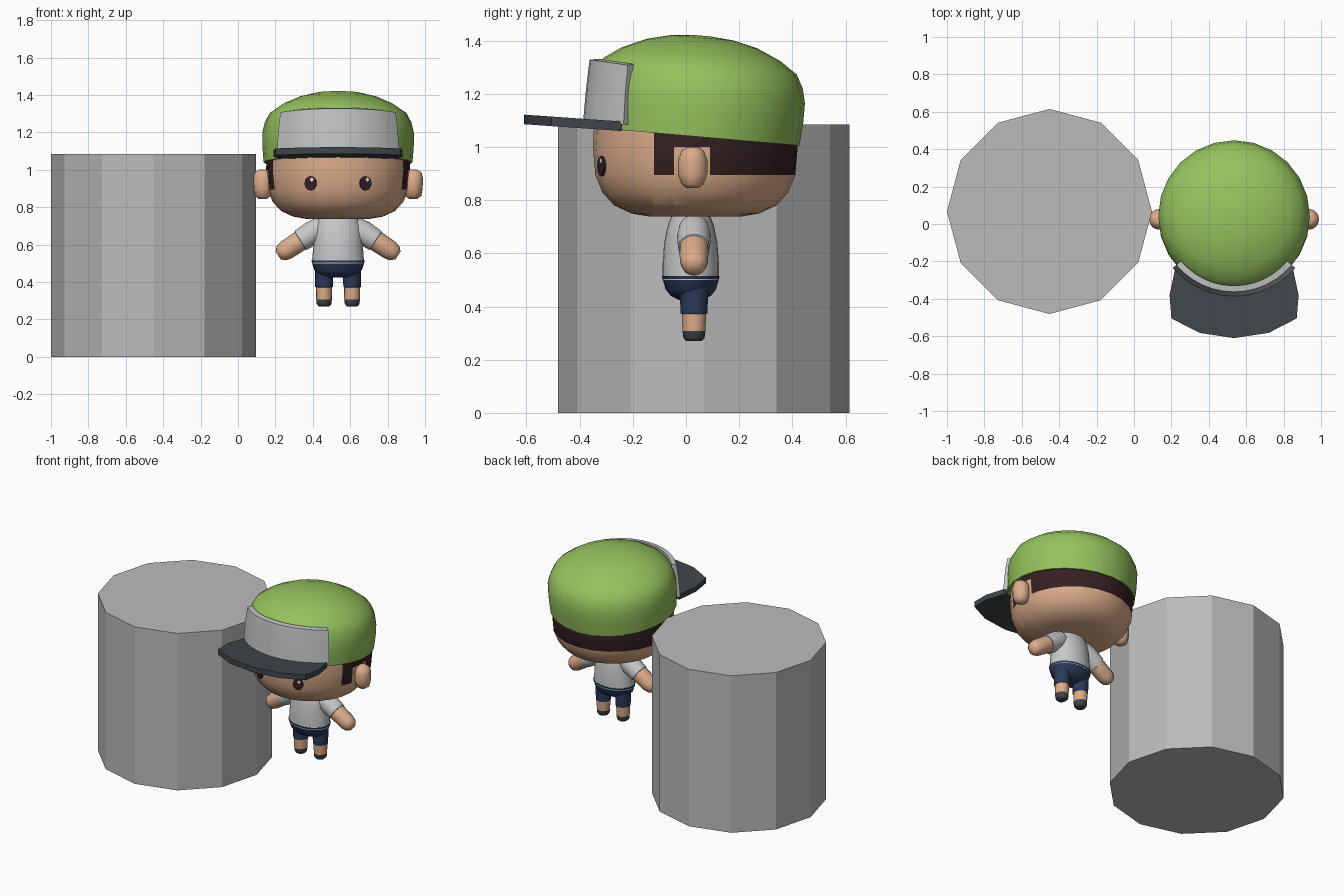
import bpy, bmesh, math
from mathutils import Matrix, Vector

cube = bpy.data.objects.get("Cube")
if cube:
    bpy.data.objects.remove(cube, do_unlink=True)


def material(name, *rgb):
    m = bpy.data.materials.new(name)
    m.use_nodes = True
    m.diffuse_color = (*rgb, 1)
    m.node_tree.nodes["Principled BSDF"].inputs["Base Color"].default_value = (*rgb, 1)
    return m


STONE = material("stone grey", .5, .5, .5)
GREEN = material("cap green", .3, .54, .11)
PANEL = material("panel pale grey", .54, .55, .55)
SLATE = material("brim slate", .05, .06, .07)
SKIN = material("skin", .72, .42, .26)
HAIR = material("hair dark brown", .035, .014, .016)
SHIRT = material("shirt white grey", .57, .58, .59)
NAVY = material("shorts navy", .023, .042, .1)
WHITE = material("eye glint", .85, .85, .85)

CX = .535  # centre line of the figure


def finish(name, bm, mats, angle=40):
    bmesh.ops.recalc_face_normals(bm, faces=bm.faces)
    me = bpy.data.meshes.new(name)
    bm.to_mesh(me)
    bm.free()
    for m in mats:
        me.materials.append(m)
    ob = bpy.data.objects.new(name, me)
    bpy.context.collection.objects.link(ob)
    if angle:
        bpy.ops.object.select_all(action='DESELECT')
        ob.select_set(True)
        bpy.context.view_layer.objects.active = ob
        bpy.ops.object.shade_smooth_by_angle(angle=math.radians(angle))
    return ob


def loft(rings, matrix, sides=24, bands=()):
    """Stack of ellipses (z, rx, ry), capped; bands gives a material index per gap."""
    bm = bmesh.new()
    loops = []
    for z, rx, ry in rings:
        turn = [2 * math.pi * k / sides for k in range(sides)]
        loops.append([bm.verts.new((rx * math.cos(a), ry * math.sin(a), z)) for a in turn])
    for i, (low, high) in enumerate(zip(loops, loops[1:])):
        for k in range(sides):
            n = (k + 1) % sides
            f = bm.faces.new((low[k], low[n], high[n], high[k]))
            f.material_index = bands[i] if bands else 0
    bm.faces.new(loops[0][::-1]).material_index = bands[0] if bands else 0
    bm.faces.new(loops[-1]).material_index = bands[-1] if bands else 0
    bm.transform(matrix)
    return bm


def round_rings(*pairs):
    return [(z, r, r) for z, r in pairs]


at = Matrix.Translation

# Pillar
finish("pillar", loft(round_rings((0, .548), (1.085, .548)), at((-.452, .067, 0)), 12), [STONE], 0)

# Head, with hair coloured on the sides and back around the ears
HY = .035
bm = loft(round_rings((.738, .17), (.75, .24), (.78, .305), (.83, .35), (.895, .376),
                      (1.0, .385), (1.1, .38)), at((CX, HY, 0)))
for y in (-.12, -.045, .09):
    bmesh.ops.bisect_plane(bm, geom=bm.verts[:] + bm.edges[:] + bm.faces[:],
                           plane_co=(0, y, 0), plane_no=(0, 1, 0))
for f in bm.faces:
    c = f.calc_center_median()
    notch = c.z < 1.0 and -.045 < c.y < .09
    f.material_index = int(c.z > .895 and c.y > -.12 and not notch)
finish("head", bm, [SKIN, HAIR])

# Cap crown, tipped back a little
tilt = at((CX, .03, 1.04)) @ Matrix.Rotation(math.radians(-5), 4, 'X')
finish("cap_crown", loft(round_rings((0, .398), (.09, .405), (.16, .405), (.215, .392), (.265, .365),
                                     (.31, .3), (.35, .21), (.372, .12), (.38, .03)), tilt), [GREEN])

# Cap front panel: a curved plate wrapped over the crown
bm = bmesh.new()
STEPS = 12
previous = None
for i in range(STEPS + 1):
    a = math.radians(-50 + 100 * i / STEPS)
    drop = .02 * (a / math.radians(50)) ** 2
    column = []
    for r, z in ((.39, 1.085), (.428, 1.085), (.416, 1.22), (.403, 1.328 - drop), (.37, 1.332 - drop)):
        column.append(bm.verts.new((CX + r * math.sin(a), .04 - r * math.cos(a), z)))
    if previous:
        for j in range(4):
            bm.faces.new((previous[j], column[j], column[j + 1], previous[j + 1]))
    else:
        bm.faces.new(column)
    previous = column
bm.faces.new(previous)
finish("cap_front_panel", bm, [PANEL])

# Cap brim: mirrored outline, thickened, rising toward the tip
half = [(.315, -.24), (.345, -.38), (.335, -.505), (.185, -.582)]
outline = half + [(0, -.61)] + [(-x, y) for x, y in reversed(half)]
bm = bmesh.new()
base = bm.faces.new([bm.verts.new((CX + x, y, 1.06 - .07 * (y + .24))) for x, y in outline])
top = bmesh.ops.extrude_face_region(bm, geom=[base])["geom"]
bmesh.ops.translate(bm, vec=(0, 0, .036), verts=[v for v in top if isinstance(v, bmesh.types.BMVert)])
finish("cap_brim", bm, [SLATE], 25)

# Shirt and hips
finish("shirt", loft([(.5, .14, .106), (.56, .135, .106), (.64, .13, .1), (.7, .125, .088), (.75, .1, .07)],
                     at((CX, .018, 0))), [SHIRT])
finish("shorts_seat", loft([(.425, .06, .045), (.44, .105, .075), (.465, .128, .095), (.515, .143, .109)],
                           at((CX, .018, 0))), [NAVY])

for s, side in ((-1, "right"), (1, "left")):
    # Ear
    finish(side + "_ear", loft([(-.078, .022, .022), (-.062, .043, .042), (-.025, .05, .055), (.03, .052, .055),
                                (.062, .045, .042), (.078, .022, .022)], at((CX + s * .402, .025, .923)), 16),
           [SKIN], 60)

    # Eye and glint, as thin plates on the face
    def eye_plate(name, dx, z, rx, rz, reach, mat):
        a = math.asin((s * .147 + dx) / reach)
        place = at((CX + reach * math.sin(a), HY - reach * math.cos(a), z))
        spin = Matrix.Rotation(a, 4, 'Z') @ Matrix.Rotation(math.pi / 2, 4, 'X')
        finish(name, loft([(-.004, rx, rz), (.004, rx, rz)], place @ spin, 12), [mat])

    eye_plate(side + "_eye", 0, .928, .034, .038, .382, HAIR)
    eye_plate(side + "_eye_glint", .008, .948, .01, .01, .386, WHITE)

    # Arm with sleeve
    aim = Vector((s * .835, 0, -.55)).to_track_quat('Z', 'Y').to_matrix().to_4x4()
    finish(side + "_arm", loft(round_rings((0, .055), (.06, .064), (.138, .06), (.14, .055), (.23, .053),
                                           (.262, .045), (.282, .025)),
                               at((CX + s * .085, .03, .698)) @ aim, 16, (0, 0, 0, 1, 1, 1)),
           [SHIRT, SKIN], 60)

    # Leg: shoe, shin and shorts leg
    finish(side + "_leg", loft([(.27, .028, .03), (.282, .039, .04), (.308, .042, .043), (.372, .043, .046),
                                (.374, .047, .05), (.47, .049, .055)],
                               at((CX + s * .075, .03, 0)), 16, (0, 0, 1, 1, 2)), [SLATE, SKIN, NAVY], 60)
